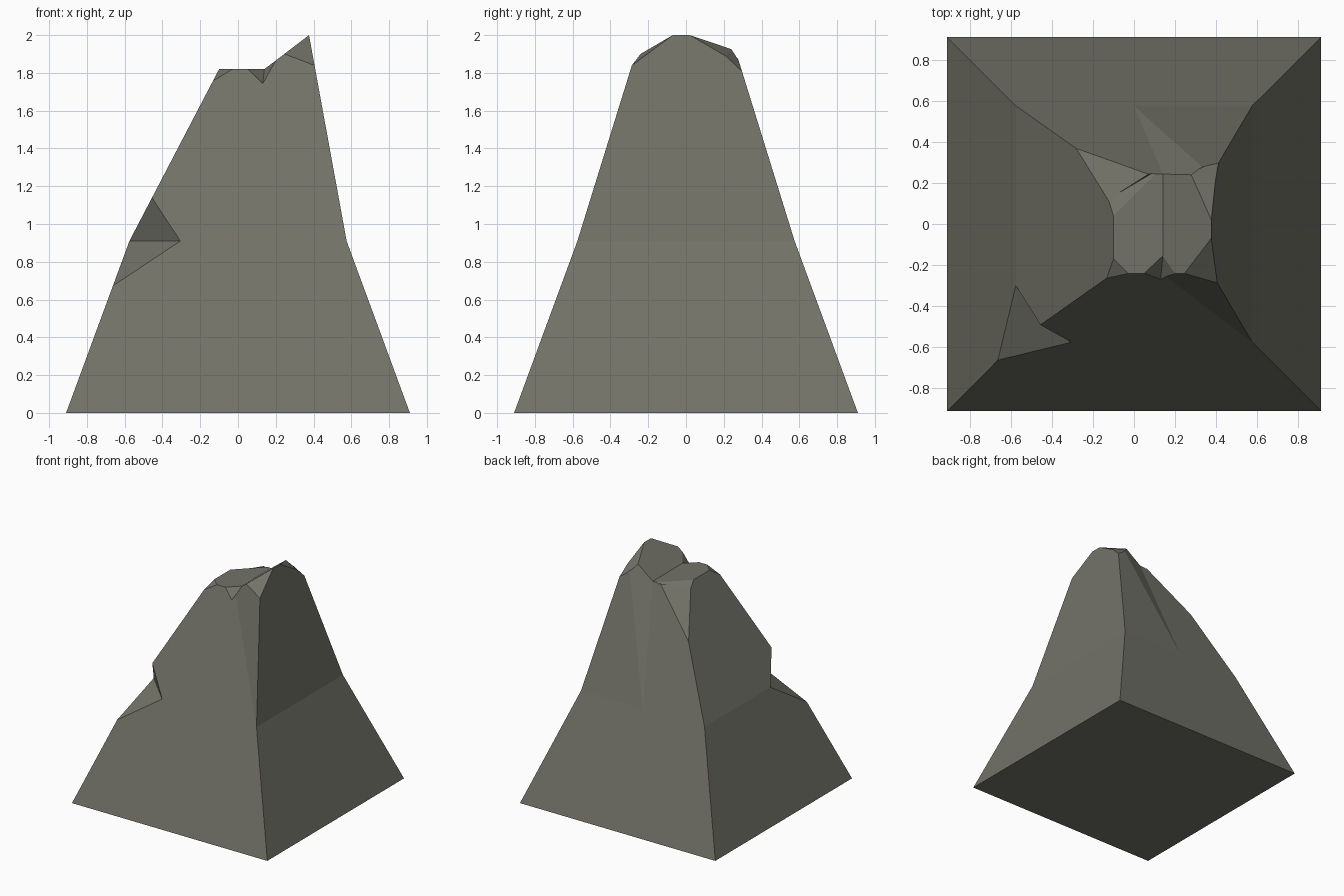
import bpy, bmesh
from mathutils import Vector

if "Cube" in bpy.data.objects:
    bpy.data.objects.remove(bpy.data.objects["Cube"])

stone = bpy.data.materials.new("olive_grey_stone")
stone.diffuse_color = (0.17, 0.17, 0.14, 1)
stone.use_nodes = True
stone.node_tree.nodes["Principled BSDF"].inputs["Base Color"].default_value = stone.diffuse_color


def finish(name, bm):
    bmesh.ops.recalc_face_normals(bm, faces=bm.faces)
    mesh = bpy.data.meshes.new(name)
    bm.to_mesh(mesh)
    bm.free()
    mesh.materials.append(stone)
    obj = bpy.data.objects.new(name, mesh)
    bpy.context.collection.objects.link(obj)
    return obj


def square(bm, half, z):
    """Corners in order: front left, front right, back right, back left."""
    return [bm.verts.new((sx * half, sy * half, z))
            for sx, sy in ((-1, -1), (1, -1), (1, 1), (-1, 1))]


def pair(bm, x, y, z):
    """A front vertex and its mirrored back vertex."""
    return [bm.verts.new((x, s * y, z)) for s in (-1, 1)]


# Rock body: flared foot, tapered upper block, flat ledge and sloping peak
bm = bmesh.new()
base, mid = square(bm, 0.91, 0), square(bm, 0.575, 0.91)
left, ridge, peak = pair(bm, -0.10, 0.24, 1.82), pair(bm, 0.14, 0.243, 1.82), pair(bm, 0.376, 0.237, 2.0)
fold = bm.verts.new((0, 0.575, 0.91))
fl, fr, br, bl = mid
for face in (
    base,
    (base[0], base[1], fr, fl), (base[1], base[2], br, fr),
    (base[2], base[3], bl, fold, br), (base[3], base[0], fl, bl),
    (fl, fr, ridge[0], left[0]), (fr, peak[0], ridge[0]),
    (fr, br, peak[1], peak[0]), (bl, fl, left[0], left[1]),
    (br, fold, peak[1]), (fold, ridge[1], peak[1]), (fold, bl, left[1], ridge[1]),
    (left[0], ridge[0], ridge[1], left[1]), (ridge[0], peak[0], peak[1], ridge[1]),
):
    bm.faces.new(face)
rock = finish("rock", bm)


def carve(points):
    """Subtract the convex hull of the points from the rock."""
    cb = bmesh.new()
    for p in points:
        cb.verts.new(p)
    hull = bmesh.ops.convex_hull(cb, input=cb.verts)
    cutter = finish("cutter", cb)
    cutter.hide_render = True
    mod = rock.modifiers.new("carve", 'BOOLEAN')
    mod.operation, mod.solver, mod.object = 'DIFFERENCE', 'EXACT', cutter
    bpy.context.view_layer.objects.active = rock
    bpy.ops.object.modifier_apply(modifier=mod.name)
    bpy.data.objects.remove(cutter)


def chip(*tri):
    """Slice off a corner along the plane through three points."""
    a, b, c = map(Vector, tri)
    mid_point = (a + b + c) / 3
    n = (b - a).cross(c - a).normalized()
    if n.dot(mid_point - Vector((0, 0, 0.9))) < 0:
        n = -n
    outer = [mid_point + (p - mid_point) * 1.5 for p in (a, b, c)]
    carve(outer + [p + n * 0.3 for p in outer])


# Chipped corners around the top
chip((-0.30, 0.38, 1.45), (-0.12, 0.11, 1.78), (0.02, 0.26, 1.77))
chip((-0.12, 0.11, 1.78), (-0.10, 0.04, 1.82), (0.10, 0.24, 1.82))
chip((-0.03, -0.24, 1.82), (-0.10, -0.17, 1.82), (-0.13, -0.26, 1.76))
chip((0.41, -0.285, 1.84), (0.25, -0.24, 1.90), (0.376, -0.07, 2.0))
chip((0.28, 0.24, 1.925), (0.376, 0.02, 2.0), (0.395, 0.21, 1.89))
chip((0.28, 0.24, 1.925), (0.395, 0.21, 1.89), (0.41, 0.295, 1.81))

# V notch in the front rim
carve([(0.05, -0.24, 1.82), (0.13, -0.268, 1.74), (0.20, -0.241, 1.865),
       (0.14, -0.155, 1.82), (0.13, -0.45, 2.2)])

# Deep notch in the front left edge
carve([(-0.665, -0.665, 0.67), (-0.575, -0.30, 0.91), (-0.305, -0.575, 0.91),
       (-0.455, -0.49, 1.14), (-1.0, -1.0, 0.95)])
